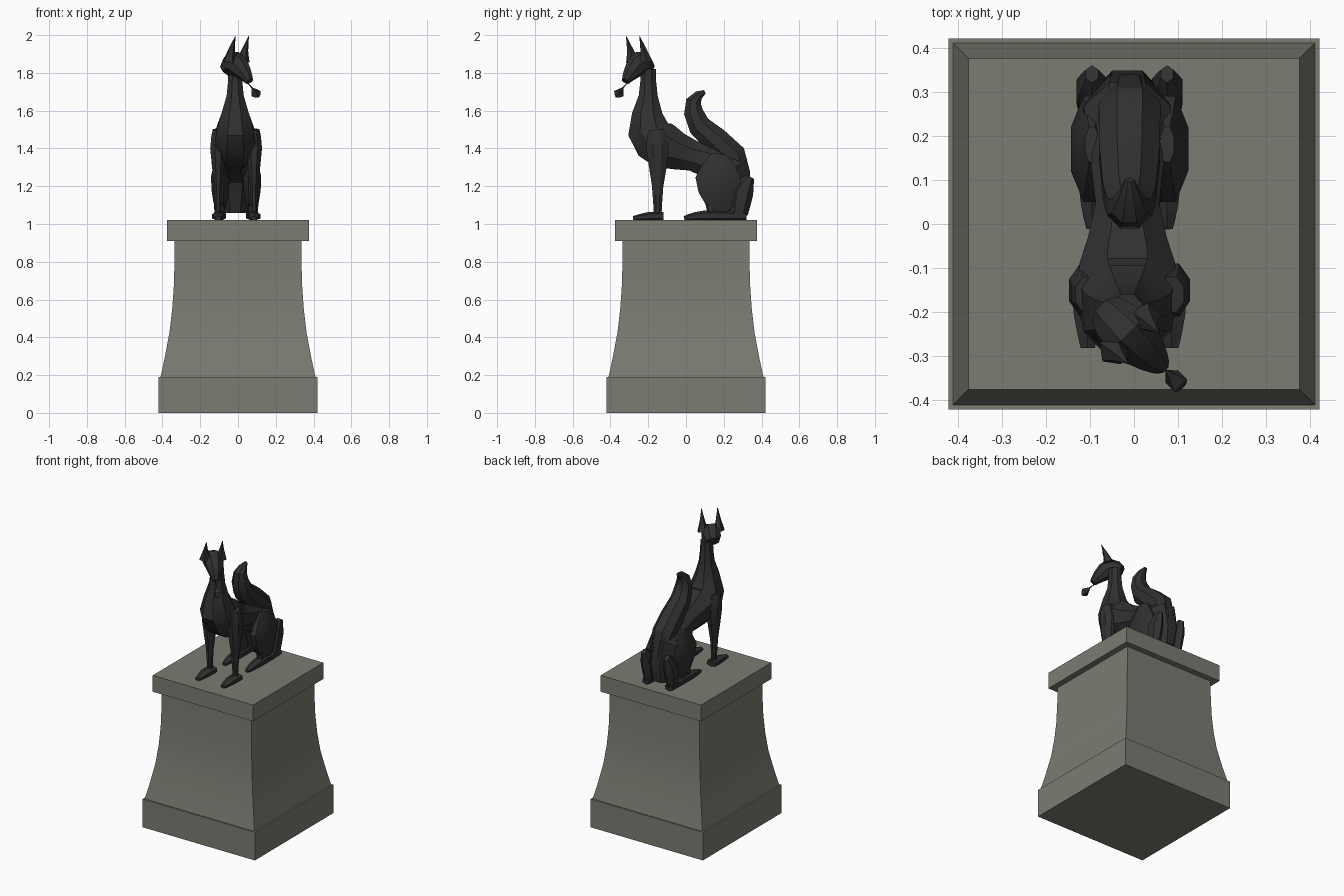
import bpy, bmesh, math
from mathutils import Vector, Matrix

cube = bpy.data.objects.get("Cube")
if cube:
    bpy.data.objects.remove(cube, do_unlink=True)


def material(name, red, green, blue):
    mat = bpy.data.materials.new(name)
    mat.use_nodes = True
    colour = (red, green, blue, 1)
    mat.diffuse_color = colour
    mat.node_tree.nodes["Principled BSDF"].inputs["Base Color"].default_value = colour
    return mat


stone = material("grey_stone", 0.2, 0.2, 0.17)
bronze = material("dark_bronze", 0.03, 0.03, 0.03)


def smooth_path(points):
    """Insert a rounded midpoint in each span of a (y, z, radius) path."""
    points = [Vector(point) for point in points]
    last = len(points) - 1
    path = [points[0]]
    for i in range(last):
        start, end = points[i], points[i + 1]
        before, after = points[max(i - 1, 0)], points[min(i + 2, last)]
        path += [(start + end) / 2 + (start + end - before - after) / 16, end]
    return path


def limb(name, points, x=-0.01, width=1.0, sides=8, mat=bronze, placement=Matrix()):
    """Skin rings square to a path that lies in the plane of the given x."""
    path = smooth_path(points)
    last = len(path) - 1
    bm = bmesh.new()
    rings = []
    for i, (y, z, radius) in enumerate(path):
        step = path[min(i + 1, last)] - path[max(i - 1, 0)]
        along = Vector((0, step.x, step.y)).normalized()
        across = Vector((width, 0, 0))
        deep = along.cross(Vector((1, 0, 0)))
        size = radius / math.cos(math.pi / sides)
        ring = []
        for k in range(sides):
            angle = math.tau * (k + 0.5) / sides
            offset = across * math.cos(angle) + deep * math.sin(angle)
            ring.append(bm.verts.new(Vector((x, y, z)) + offset * size))
        rings.append(ring)
    for lower, upper in zip(rings, rings[1:]):
        for k in range(sides):
            following = (k + 1) % sides
            bm.faces.new((lower[k], lower[following], upper[following], upper[k]))
    bm.faces.new(rings[0])
    bm.faces.new(rings[-1])
    bm.transform(placement)
    bmesh.ops.recalc_face_normals(bm, faces=bm.faces)
    mesh = bpy.data.meshes.new(name)
    bm.to_mesh(mesh)
    bm.free()
    mesh.materials.append(mat)
    part = bpy.data.objects.new(name, mesh)
    bpy.context.collection.objects.link(part)
    bpy.ops.object.select_all(action="DESELECT")
    part.select_set(True)
    bpy.context.view_layer.objects.active = part
    bpy.ops.object.shade_smooth_by_angle(angle=math.radians(30))


def slab(name, bottom, top, half, flare=0.0, steps=1):
    """Square block whose foot spreads outward by the flare."""
    profile = []
    for i in range(steps + 1):
        t = i / steps
        profile.append((0, bottom + (top - bottom) * t, half + flare * (1 - t) ** 2.5))
    limb(name, profile, x=0, sides=4, mat=stone)


# Pedestal
slab("plinth", 0, 0.19, 0.42)
slab("shaft", 0.19, 0.91, 0.335, flare=0.075, steps=3)
slab("cap_slab", 0.91, 1.02, 0.375)

# Neck, chest, back and rump
limb("body", [(-0.2, 1.82, 0.04), (-0.2, 1.68, 0.05), (-0.2, 1.5, 0.11),
              (-0.11, 1.41, 0.12), (0.04, 1.36, 0.08), (0.23, 1.28, 0.11),
              (0.26, 1.06, 0.07)], x=-0.015, width=0.9)

# Tail curling up over the back
limb("tail", [(0.31, 1.18, 0.03), (0.25, 1.36, 0.07), (0.07, 1.52, 0.06),
              (0.04, 1.65, 0.04), (0.1, 1.7, 0.01)])

# Head turned to the left, with ears and a hanging charm
turned = Matrix.Translation((-0.01, -0.25, 0)) @ Matrix.Rotation(math.radians(45), 4, "Z")
limb("head", [(0.07, 1.82, 0.04), (0.01, 1.85, 0.06), (-0.06, 1.8, 0.04),
              (-0.1, 1.755, 0.02)], x=0, placement=turned)
limb("charm", [(-0.07, 1.76, 0.003), (-0.12, 1.72, 0.003), (-0.15, 1.69, 0.02),
               (-0.17, 1.67, 0.002)], x=0, sides=4, placement=turned)

for name, side in (("left", 1), ("right", -1)):
    limb(name + "_ear", [(0, 1.86, 0.03), (-0.015, 1.92, 0.015), (-0.045, 1.995, 0.001)],
         x=side * 0.05, sides=5, placement=turned)

    # Front leg and paw
    outer = side * 0.095 - 0.01
    limb(name + "_front_leg", [(-0.16, 1.5, 0.04), (-0.15, 1.4, 0.06), (-0.15, 1.2, 0.03),
                               (-0.15, 1.03, 0.02)], x=outer, width=0.7)
    limb(name + "_front_paw", [(-0.12, 1.04, 0.02), (-0.2, 1.04, 0.02), (-0.28, 1.03, 0.01)],
         x=outer, width=1.6, sides=6)

    # Haunch, hock, shin and hind foot
    inner = side * 0.085 - 0.01
    limb(name + "_haunch", [(0.18, 1.37, 0.04), (0.17, 1.25, 0.12), (0.19, 1.13, 0.09),
                            (0.22, 1.07, 0.05)], x=inner, width=0.4)
    limb(name + "_hock", [(0.34, 1.25, 0.02), (0.3, 1.17, 0.05), (0.28, 1.05, 0.04)],
         x=inner, width=0.7, sides=6)
    limb(name + "_shin", [(0.12, 1.14, 0.02), (0.14, 1.04, 0.02)], x=inner, sides=6)
    limb(name + "_hind_foot", [(0.32, 1.04, 0.02), (0.15, 1.045, 0.025), (0.05, 1.04, 0.02),
                               (-0.01, 1.03, 0.01)], x=inner, width=1.3, sides=6)
